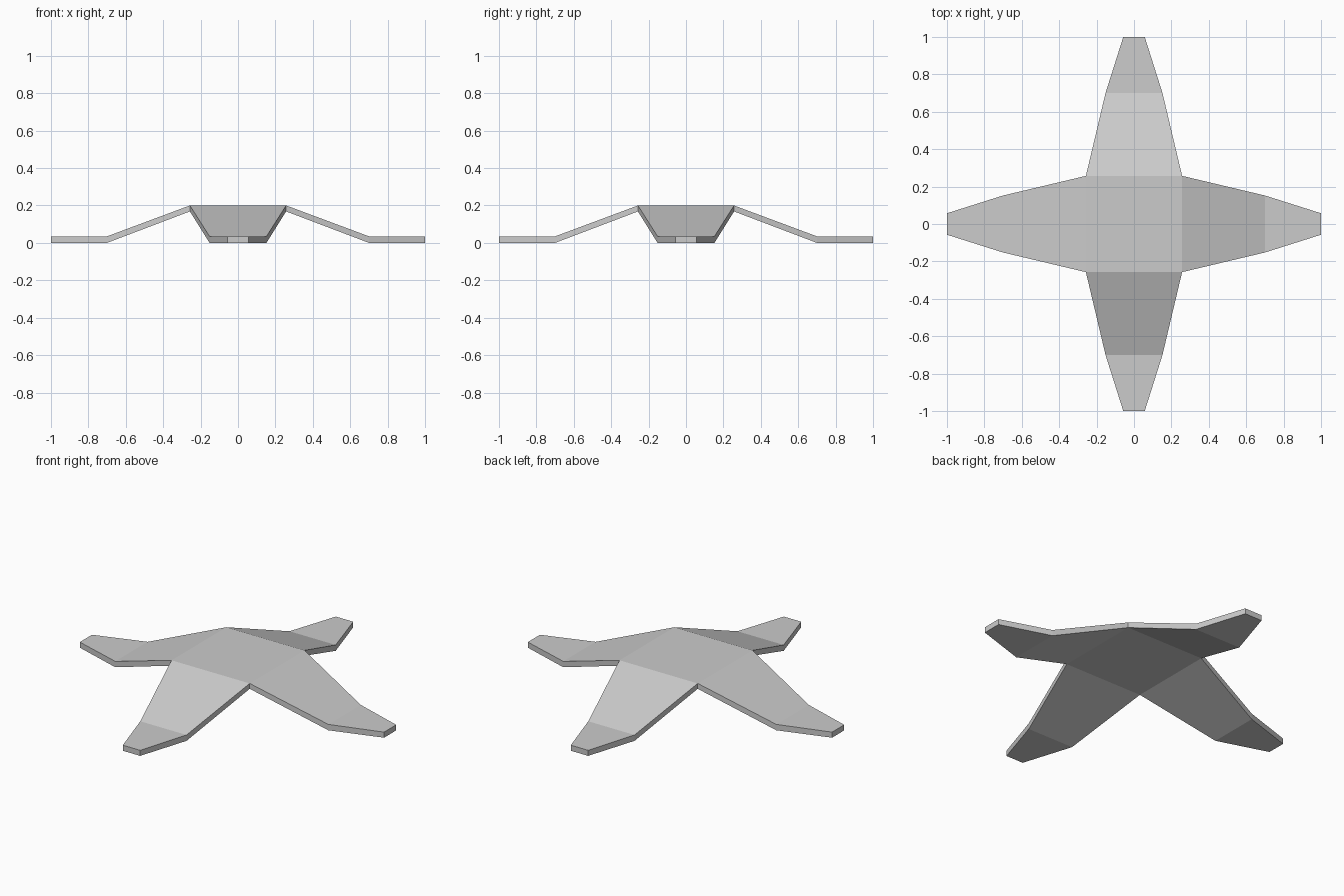
import bpy
import bmesh
from mathutils import Matrix, Vector

cube = bpy.data.objects.get("Cube")
if cube:
    bpy.data.objects.remove(cube, do_unlink=True)

# Plain grey material
GREY = (0.6, 0.6, 0.6, 1)
mat = bpy.data.materials.new("plain grey")
mat.use_nodes = True
mat.diffuse_color = GREY
mat.node_tree.nodes["Principled BSDF"].inputs["Base Color"].default_value = GREY

# Leg stations: distance from centre, half width, bottom height, top height
HUB, KNEE, TIP = STATIONS = [
    (0.257, 0.257, 0.168, 0.2),
    (0.7, 0.152, 0.0, 0.035),
    (1.0, 0.057, 0.0, 0.033),
]

bm = bmesh.new()


def loop(station, turn):
    """Cross-section of a leg: bottom pair, then top pair."""
    d, w, low, high = station
    corners = [(d, -w, low), (d, w, low), (d, w, high), (d, -w, high)]
    return [bm.verts.new(turn @ Vector(c)) for c in corners]


# Four tapering bent legs
for quarter in range(4):
    turn = Matrix.Rotation(quarter * 1.5707963, 3, 'Z')
    rings = [loop(s, turn) for s in STATIONS]
    for a, b in zip(rings, rings[1:]):
        for i in range(4):
            j = (i + 1) % 4
            bm.faces.new((a[i], b[i], b[j], a[j]))
    bm.faces.new(rings[-1])

# Raised square hub, top and underside
d, w, low, high = HUB
for z in (low, high):
    bm.faces.new([bm.verts.new((x, y, z))
                  for x, y in ((-d, -d), (d, -d), (d, d), (-d, d))])

bmesh.ops.remove_doubles(bm, verts=bm.verts, dist=0.001)
bmesh.ops.recalc_face_normals(bm, faces=bm.faces)

mesh = bpy.data.meshes.new("four_legged_base")
bm.to_mesh(mesh)
bm.free()
mesh.materials.append(mat)
base = bpy.data.objects.new("four_legged_base", mesh)
bpy.context.collection.objects.link(base)
